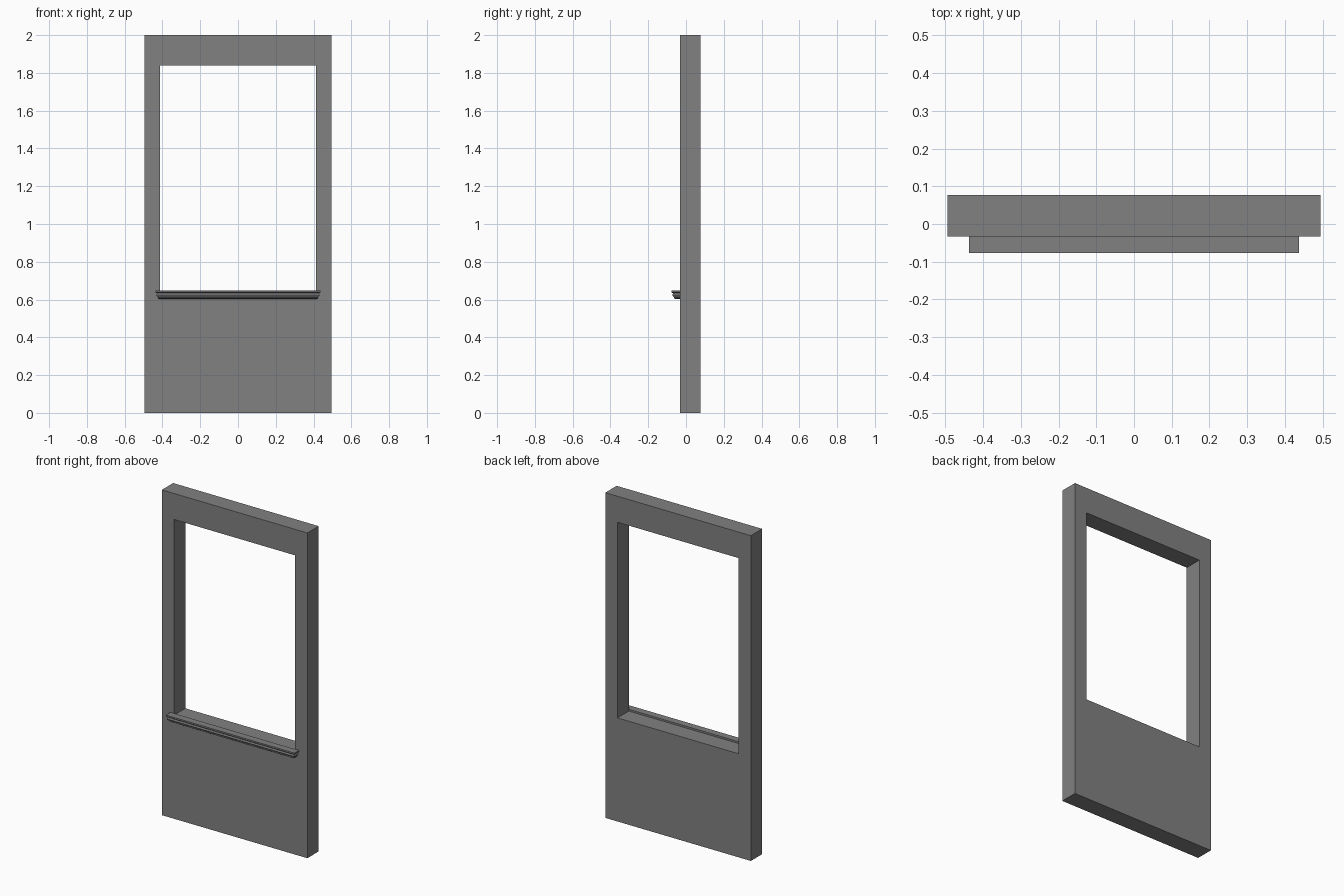
import bpy
import bmesh

cube = bpy.data.objects.get("Cube")
if cube:
    bpy.data.objects.remove(cube, do_unlink=True)

# Single stone grey for every part
grey = bpy.data.materials.new("stone grey")
grey.use_nodes = True
COLOUR = (0.22, 0.22, 0.22, 1)
grey.diffuse_color = COLOUR
grey.node_tree.nodes["Principled BSDF"].inputs["Base Color"].default_value = COLOUR

FRONT, BACK = -0.033, 0.077


def finish(bm, name):
    bmesh.ops.recalc_face_normals(bm, faces=bm.faces)
    mesh = bpy.data.meshes.new(name)
    bm.to_mesh(mesh)
    bm.free()
    mesh.materials.append(grey)
    obj = bpy.data.objects.new(name, mesh)
    bpy.context.collection.objects.link(obj)
    return obj


def rectangle(bm, half_width, low, high):
    corners = [(-half_width, low), (half_width, low), (half_width, high), (-half_width, high)]
    return [bm.verts.new((x, FRONT, z)) for x, z in corners]


# Wall panel: flat ring around the window opening, extruded to full thickness
bm = bmesh.new()
outer = rectangle(bm, 0.495, 0, 2)
inner = rectangle(bm, 0.412, 0.637, 1.84)
for i in range(4):
    j = (i + 1) % 4
    bm.faces.new((outer[i], outer[j], inner[j], inner[i]))
ring = bmesh.ops.extrude_face_region(bm, geom=bm.faces[:], use_keep_orig=True)
moved = [v for v in ring["geom"] if isinstance(v, bmesh.types.BMVert)]
bmesh.ops.translate(bm, verts=moved, vec=(0, BACK - FRONT, 0))
finish(bm, "wall_panel")

# Window sill: moulding profile (projection, height) swept around three sides
profile = [(0.044, 0.648), (0.044, 0.639), (0.037, 0.634), (0.037, 0.629),
           (0.040, 0.624), (0.036, 0.616), (0.030, 0.612), (0.030, 0.607), (0.022, 0.602)]
bm = bmesh.new()
rows = []
for out, z in profile:
    x = 0.393 + out
    path = [(-x, FRONT), (-x, FRONT - out), (x, FRONT - out), (x, FRONT)]
    rows.append([bm.verts.new((px, py, z)) for px, py in path])
for upper, lower in zip(rows, rows[1:]):
    for i in range(4):
        j = (i + 1) % 4
        bm.faces.new((upper[i], upper[j], lower[j], lower[i]))
bm.faces.new(rows[0])
bm.faces.new(rows[-1])
finish(bm, "window_sill")
